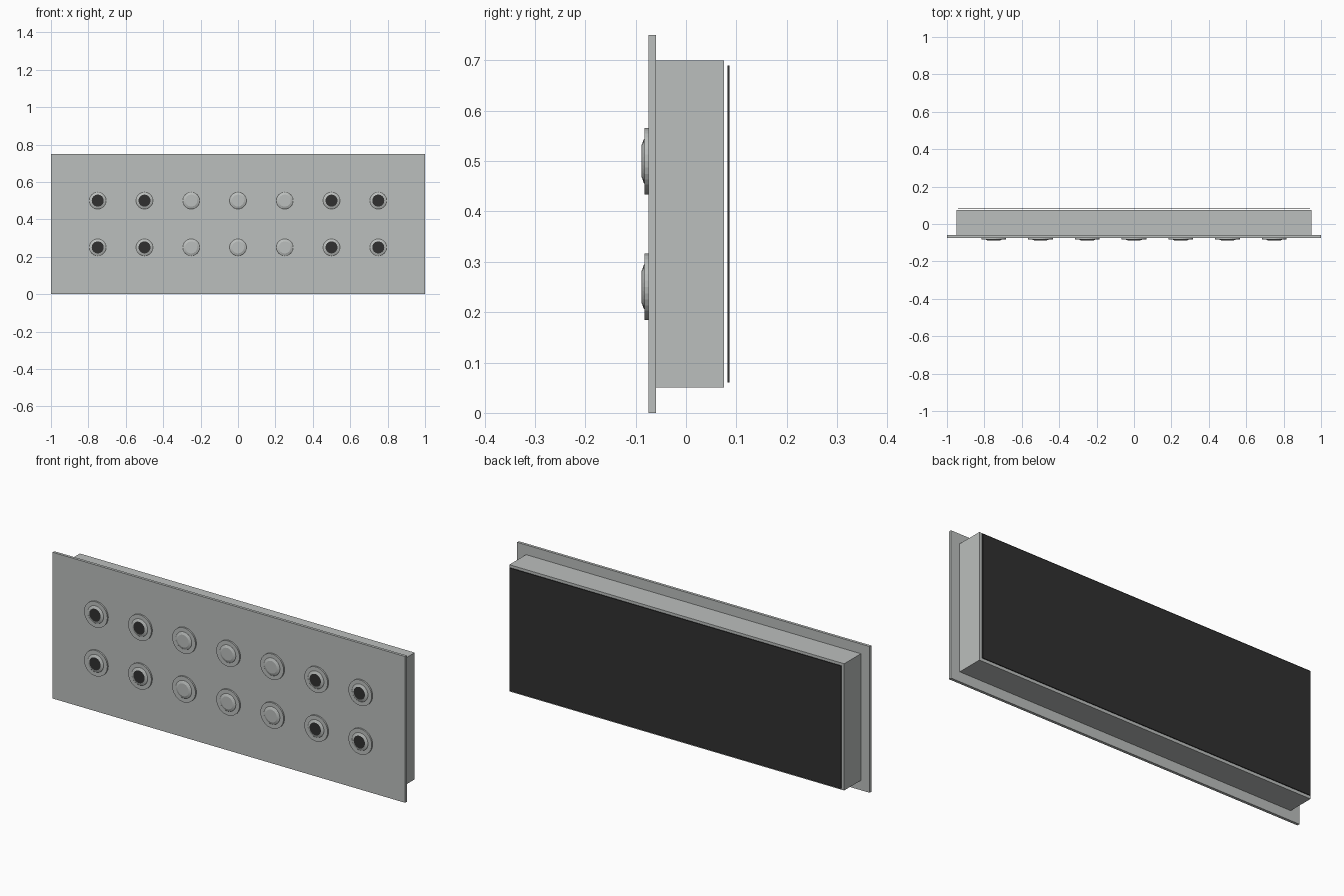
import bpy
import bmesh
import math
from mathutils import Matrix

if "Cube" in bpy.data.objects:
    bpy.data.objects.remove(bpy.data.objects["Cube"], do_unlink=True)


def material(name, color):
    mat = bpy.data.materials.new(name)
    mat.use_nodes = True
    mat.diffuse_color = color
    mat.node_tree.nodes["Principled BSDF"].inputs["Base Color"].default_value = color
    return mat


grey = material("light grey", (0.50, 0.52, 0.51, 1))
black = material("near black", (0.03, 0.03, 0.03, 1))


def finish(name, bm, mats):
    bmesh.ops.recalc_face_normals(bm, faces=bm.faces)
    mesh = bpy.data.meshes.new(name)
    bm.to_mesh(mesh)
    bm.free()
    for mat in mats:
        mesh.materials.append(mat)
    obj = bpy.data.objects.new(name, mesh)
    bpy.context.collection.objects.link(obj)
    return obj


def box(name, half_x, y0, y1, z0, z1, mat):
    bm = bmesh.new()
    place = Matrix.Translation((0, (y0 + y1) / 2, (z0 + z1) / 2))
    size = Matrix.Diagonal((2 * half_x, y1 - y0, z1 - z0, 1))
    bmesh.ops.create_cube(bm, size=1, matrix=place @ size)
    return finish(name, bm, [mat])


# Button: flat washer, sloped collar and flat cap, turned about the y axis
BUTTON_PROFILE = [(0.066, -0.073), (0.066, -0.082), (0.045, -0.082),
                  (0.043, -0.084), (0.032, -0.088)]
SEGMENTS = 32


def button(name, x, z, cap_mat):
    bm = bmesh.new()
    rings = []
    for radius, y in BUTTON_PROFILE:
        angles = [2 * math.pi * i / SEGMENTS for i in range(SEGMENTS)]
        rings.append([bm.verts.new((x + radius * math.cos(a), y, z + radius * math.sin(a)))
                      for a in angles])
    for inner, outer in zip(rings, rings[1:]):
        for i in range(SEGMENTS):
            j = (i + 1) % SEGMENTS
            bm.faces.new((inner[i], inner[j], outer[j], outer[i]))
    bm.faces.new(rings[0])
    cap = bm.faces.new(rings[-1])
    cap.material_index = 1
    return finish(name, bm, [grey, cap_mat])


# Enclosure
box("front_panel", 1.0, -0.074, -0.06, 0.0, 0.75, grey)
box("housing", 0.95, -0.06, 0.075, 0.05, 0.70, grey)
box("back_cover", 0.94, 0.082, 0.086, 0.06, 0.69, black)

# Two rows of seven buttons, with dark caps on the outer columns
for row, z in (("lower", 0.25), ("upper", 0.50)):
    for column in range(-3, 4):
        dark = abs(column) >= 2
        button(f"{row}_button_{column + 4}", column * 0.25, z, black if dark else grey)
